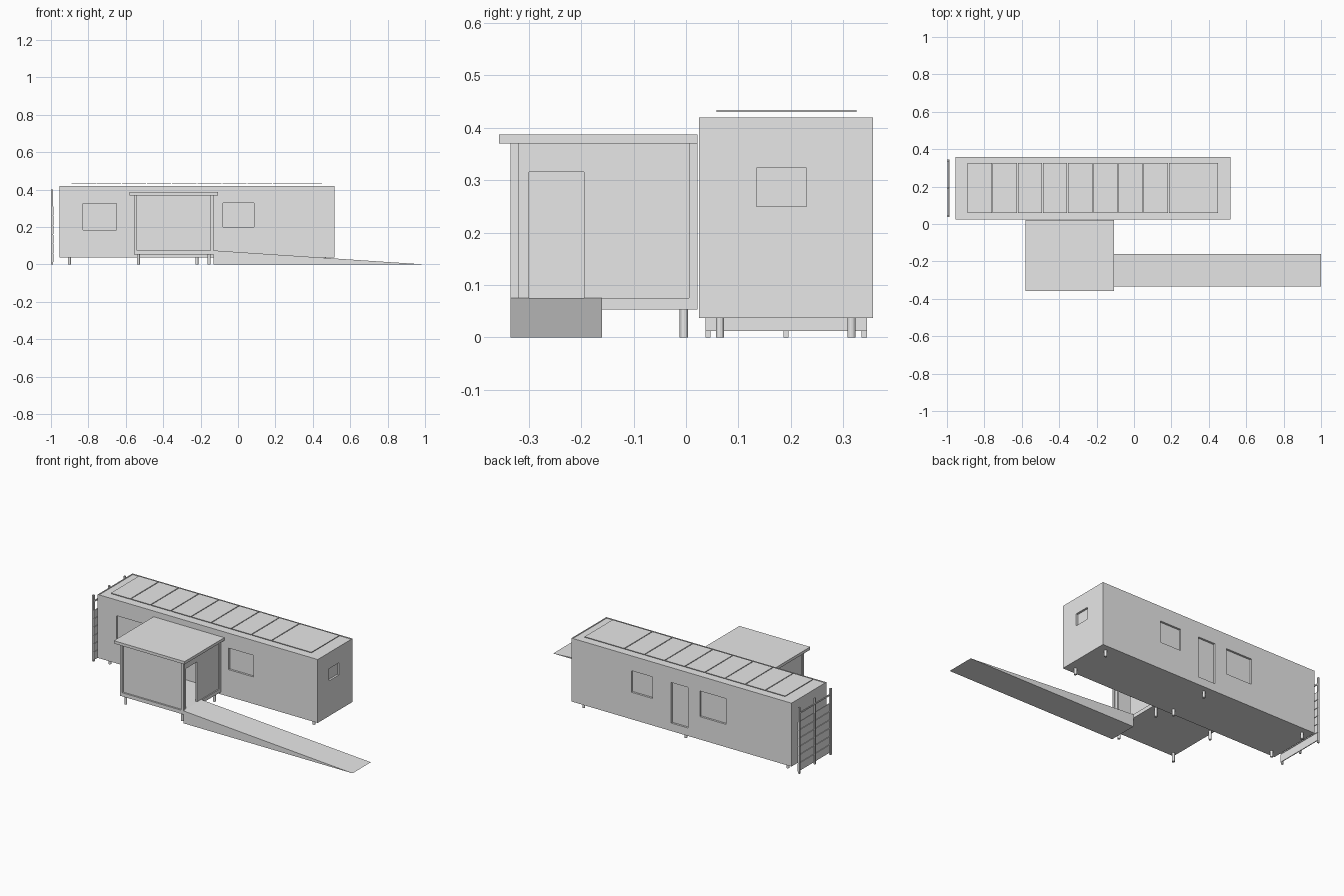
import bpy
import bmesh

# Remove the default cube
default_cube = bpy.data.objects.get("Cube")
if default_cube:
    bpy.data.objects.remove(default_cube, do_unlink=True)

# Single material
grey = bpy.data.materials.new("plain_grey")
grey.use_nodes = True
grey.diffuse_color = (0.8, 0.8, 0.8, 1)
grey.node_tree.nodes["Principled BSDF"].inputs["Base Color"].default_value = (0.8, 0.8, 0.8, 1)


def finish(name, bm):
    bmesh.ops.recalc_face_normals(bm, faces=bm.faces)
    mesh = bpy.data.meshes.new(name)
    bm.to_mesh(mesh)
    bm.free()
    mesh.materials.append(grey)
    obj = bpy.data.objects.new(name, mesh)
    bpy.context.collection.objects.link(obj)
    return obj


def box(name, x, y, z):
    """Box spanning the (low, high) pair on each axis."""
    bm = bmesh.new()
    bmesh.ops.create_cube(bm, size=1)
    for v in bm.verts:
        v.co = [span[0] if c < 0 else span[1] for c, span in zip(v.co, (x, y, z))]
    return finish(name, bm)


def leg(name, x, y, top, radius=0.008):
    bm = bmesh.new()
    bmesh.ops.create_cone(bm, cap_ends=True, segments=12, radius1=radius,
                          radius2=radius, depth=top)
    bmesh.ops.translate(bm, verts=bm.verts, vec=(x, y, top / 2))
    return finish(name, bm)


def carve(obj, x, y, z):
    """Cut a box-shaped pocket or opening out of obj."""
    cutter = box("cutter", x, y, z)
    cutter.hide_render = True
    mod = obj.modifiers.new("pocket", 'BOOLEAN')
    mod.operation = 'DIFFERENCE'
    mod.solver = 'EXACT'
    mod.object = cutter
    bpy.context.view_layer.objects.active = obj
    bpy.ops.object.modifier_apply(modifier=mod.name)
    bpy.data.objects.remove(cutter, do_unlink=True)


# Main cabin with recessed windows, back door and roof tray
X0, X1, Y0, Y1, TOP = -0.955, 0.515, 0.025, 0.357, 0.42
DEEP = 0.012
cabin = box("cabin", (X0, X1), (Y0, Y1), (0.037, TOP))
front_windows = [((-0.83, -0.65), (0.185, 0.325)), ((-0.08, 0.085), (0.2, 0.33))]
back_openings = [((-0.025, 0.115), (0.2, 0.33)), ((-0.263, -0.15), (0.085, 0.33)),
                 ((-0.518, -0.343), (0.175, 0.33))]
for x, z in front_windows:
    carve(cabin, x, (Y0 - 0.1, Y0 + DEEP), z)
for x, z in back_openings:
    carve(cabin, x, (Y1 - DEEP, Y1 + 0.1), z)
carve(cabin, (X1 - DEEP, X1 + 0.1), (0.135, 0.23), (0.25, 0.323))
RIM = 0.006
carve(cabin, (X0 + RIM, X1 - RIM), (Y0 + RIM, Y1 - RIM), (TOP - 0.003, TOP + 0.1))

# Cabin feet
for x in (-0.902, -0.22, 0.462):
    for y in (0.065, 0.316):
        leg("cabin_foot", x, y, 0.04)

# Row of roof panels, the last one double width
START, PITCH, GAP = -0.89, 0.1345, 0.005
for i in range(9):
    left = START + i * PITCH
    width = PITCH * (2 if i == 8 else 1)
    box("roof_panel", (left, left + width - GAP), (0.058, 0.325), (0.43, 0.434))

# Entrance room: floor, hollow walls with a doorway, posts, roof, feet
PX, PY = (-0.555, -0.13), (-0.335, 0.022)
box("entrance_floor", PX, PY, (0.053, 0.075))
walls = box("entrance_walls", (PX[0] + 0.008, PX[1] - 0.006),
            (PY[0] + 0.01, PY[1] - 0.008), (0.075, 0.37))
carve(walls, (PX[0] + 0.02, PX[1] - 0.018), (PY[0] + 0.022, PY[1] - 0.02), (0.05, 0.4))
carve(walls, (PX[1] - 0.04, PX[1] + 0.1), (-0.3, -0.195), (0.05, 0.316))
POST = 0.016
for x in (PX[0], PX[1] - POST):
    for y in (PY[0], PY[1] - POST):
        box("entrance_post", (x, x + POST), (y, y + POST), (0.075, 0.37))
box("entrance_roof", (-0.58, -0.107), (-0.357, 0.022), (0.37, 0.387))
for x in (-0.533, -0.155):
    for y in (-0.31, -0.004):
        leg("entrance_foot", x, y, 0.055)

# Wedge ramp leading up to the doorway
bm = bmesh.new()
ends = []
for y in (-0.335, -0.16):
    ends.append([bm.verts.new((x, y, z)) for x, z in ((-0.13, 0), (1.0, 0), (-0.13, 0.075))])
bm.faces.new(ends[0])
bm.faces.new(ends[1])
for i in range(3):
    j = (i + 1) % 3
    bm.faces.new((ends[0][i], ends[0][j], ends[1][j], ends[1][i]))
finish("ramp", bm)

# Slatted screen beside the end wall
for y in (0.042, 0.191, 0.34):
    box("screen_post", (-1.0, -0.99), (y - 0.005, y + 0.005), (0, 0.4))
for i in range(6):
    low = 0.012 + i * 0.05
    box("screen_slat", (-0.992, -0.987), (0.037, 0.345), (low, low + 0.047))
box("screen_rail", (-0.996, -0.99), (0.037, 0.345), (0.358, 0.366))
